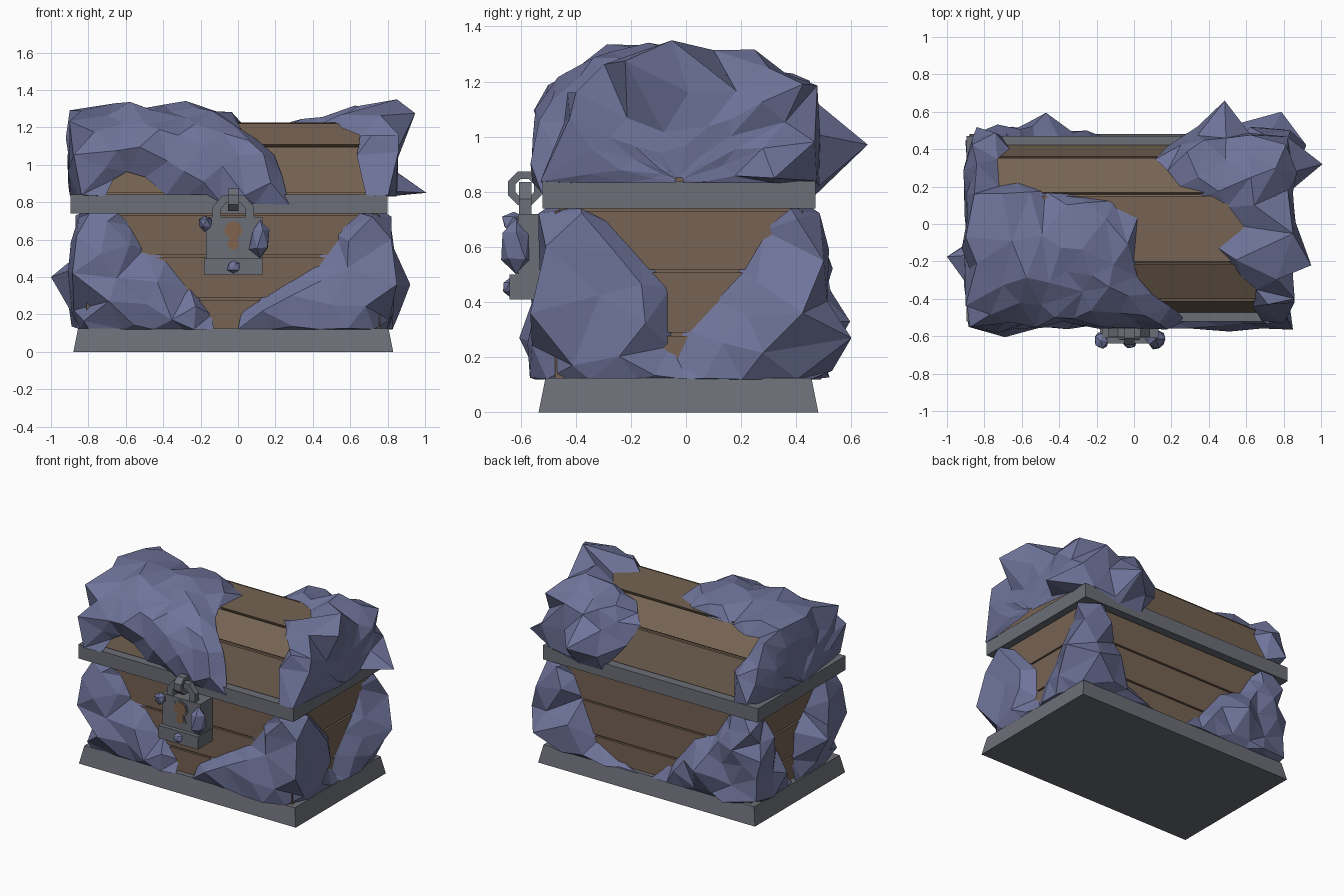
import bpy, bmesh, math, random
from mathutils import Vector
from mathutils.geometry import delaunay_2d_cdt, intersect_point_line

if "Cube" in bpy.data.objects:
    bpy.data.objects.remove(bpy.data.objects["Cube"])

def material(name, rgb):
    m = bpy.data.materials.new(name)
    m.diffuse_color = (*rgb, 1)
    m.use_nodes = True
    m.node_tree.nodes["Principled BSDF"].inputs["Base Color"].default_value = m.diffuse_color
    return m

WOOD = material("brown wood", (0.180, 0.126, 0.087))
METAL = material("grey metal", (0.150, 0.156, 0.184))
ROCK = material("blue violet rock", (0.158, 0.175, 0.325))
KEY = material("keyhole brown", (0.215, 0.130, 0.075))

def finish(name, bm, mat):
    me = bpy.data.meshes.new(name)
    bm.to_mesh(me)
    bm.free()
    me.materials.append(mat)
    ob = bpy.data.objects.new(name, me)
    bpy.context.collection.objects.link(ob)
    return ob

def box(name, x0, x1, y0, y1, z0, z1, mat, inset=0.0):
    """Box whose top can be inset."""
    bm = bmesh.new()
    bmesh.ops.create_cube(bm, size=1)
    for v in bm.verts:
        i = inset if v.co.z > 0 else 0
        v.co = (x1 - i if v.co.x > 0 else x0 + i,
                y1 - i if v.co.y > 0 else y0 + i,
                z1 if v.co.z > 0 else z0)
    return finish(name, bm, mat)

def prism(name, pts, axis, a, b, mat):
    """Extrude a 2D profile along x (profile y,z) or y (profile x,z)."""
    bm = bmesh.new()
    put = (lambda p, d: (d, p[0], p[1])) if axis == "x" else (lambda p, d: (p[0], d, p[1]))
    A = [bm.verts.new(put(p, a)) for p in pts]
    B = [bm.verts.new(put(p, b)) for p in pts]
    bm.faces.new(A)
    bm.faces.new(B[::-1])
    n = len(pts)
    for i in range(n):
        bm.faces.new((A[i], B[i], B[(i + 1) % n], A[(i + 1) % n]))
    bmesh.ops.recalc_face_normals(bm, faces=bm.faces)
    return finish(name, bm, mat)

CX = CY = -0.025
HX, HY = 0.785, 0.45
Z0, Z1, ZL = 0.12, 0.74, 0.84

# Metal base and rim
box("base", -0.88, 0.83, -0.535, 0.48, 0, 0.125, METAL, 0.025)
box("rim", -0.895, 0.80, -0.52, 0.47, Z1, ZL, METAL)

# Planked body
box("body_core", CX - HX + .015, CX + HX - .015, CY - HY + .015, CY + HY - .015, 0.1, 0.76, WOOD)
for a, b in ((0.12, 0.278), (0.29, 0.507), (0.519, 0.73)):
    box("body_plank", CX - HX, CX + HX, CY - HY, CY + HY, a, b, WOOD)

# Planked barrel lid
half = [(-0.45, 0), (-0.385, 0.265), (-0.185, 0.385)]
prof = half + [(-y, z) for y, z in reversed(half)]
world = lambda p, s=1: (CY + p[0] * s, ZL + p[1] * s)
prism("lid_core", [world(p, 0.95) for p in prof], "x", CX - HX + .01, CX + HX - .01, WOOD)
for p, q in zip(prof, prof[1:]):
    p, q = Vector(p), Vector(q)
    d = (q - p).normalized() * 0.009
    prism("lid_plank", [world(p + d), world(q - d), world(q - d, 0.9), world(p + d, 0.9)],
          "x", CX - HX, CX + HX, WOOD)

# Rock crust: an outline on the unrolled surface, scattered points, Delaunay, pushed outward
def crust(name, outline, peaks, place, thick, seed, gap=0.11):
    rnd = random.Random(seed)
    edge = []
    for a, b in zip(outline, outline[1:] + outline[:1]):
        a, b = Vector(a), Vector(b)
        k = max(1, round((b - a).length / 0.17))
        edge += [a.lerp(b, i / k) for i in range(k)]
    n = len(edge)

    def depth(p):
        inside, best = False, 9
        for i in range(n):
            a, b = edge[i], edge[(i + 1) % n]
            c, t = intersect_point_line(p, a, b)
            c = a.lerp(b, min(1, max(0, t)))
            best = min(best, (p - c).length)
            if (a.y > p.y) != (b.y > p.y) and p.x < a.x + (p.y - a.y) * (b.x - a.x) / (b.y - a.y):
                inside = not inside
        return best if inside else -1

    lo = [min(p[i] for p in outline) for i in (0, 1)]
    hi = [max(p[i] for p in outline) for i in (0, 1)]
    pts = edge + [Vector(p[:2]) for p in peaks]
    # outline sinks into the wood, but stands on the base and rim
    hs = [.035 if min(p.y - lo[1], hi[1] - p.y) < .02 else -.012 for p in edge] + [p[2] for p in peaks]
    for _ in range(1800):
        p = Vector((rnd.uniform(lo[0], hi[0]), rnd.uniform(lo[1], hi[1])))
        d = depth(p)
        if d > 0.035 and all((p - q).length > gap for q in pts[n:]) \
                and all((p - q).length > gap * 0.5 for q in edge):
            pts.append(p)
            hs.append(min(0.02 + d * 0.8, thick) * rnd.uniform(0.6, 1.3))
    vs, _, fs, orig, _, _ = delaunay_2d_cdt(pts, [], [list(range(n))], 1, 1e-5)
    bm = bmesh.new()
    bv = [bm.verts.new(place(v.x, v.y, hs[o[0]] if o else 0)) for v, o in zip(vs, orig)]
    for f in fs:
        bm.faces.new([bv[i] for i in f])
    bmesh.ops.recalc_face_normals(bm, faces=bm.faces)
    mid = Vector((CX, CY, 0.6))
    if sum(f.normal.dot(f.calc_center_median() - mid) * f.calc_area() for f in bm.faces) < 0:
        bmesh.ops.reverse_faces(bm, faces=bm.faces)
    finish(name, bm, ROCK)

clamp = lambda v, a, b: max(a, min(b, v))

# Body corners: u < 0 runs along front or back, u > 0 along the side
def corner(sx, sy):
    def place(u, z, h):
        w = clamp(u / 0.12, -1, 1)
        h *= 0.75 + 0.25 * abs(w)
        if z > 0.6:
            h = min(h, 0.06)
        return (CX + sx * (HX + min(u, 0) + h * min(1, 1 + w)),
                CY + sy * (HY - max(u, 0) + h * min(1, 1 - w)), clamp(z, Z0, Z1))
    return place

crust("front_right_rock", [(-.76, .06), (-.74, .22), (-.49, .38), (-.36, .46), (-.11, .8), (.1, .8),
      (.42, .45), (.42, .24), (.48, .06)], [(.0, .36, .12), (-.25, .25, .1)], corner(1, -1), .085, 4, .14)
crust("front_left_rock", [(-.68, .06), (-.67, .2), (-.43, .5), (-.31, .55), (-.17, .8), (.1, .8),
      (.42, .45), (.45, .06)], [(.3, .4, .19), (.0, .42, .1), (-.12, .27, .13), (0, .62, .07)],
      corner(-1, -1), .09, 8, .13)
crust("back_right_rock", [(-.7, .06), (-.36, .25), (-.13, .8), (.06, .8), (.225, .52), (.43, .3),
      (.485, .18), (.44, .06)], [(-.06, .27, .2), (.07, .36, .18), (.0, .55, .1)], corner(1, 1), .09, 3, .13)
crust("back_left_rock", [(-.76, .06), (-.62, .25), (-.45, .47), (-.28, .55), (-.13, .8), (.1, .8),
      (.3, .4), (.42, .06)], [(-.34, .33, .17), (.04, .45, .11)], corner(-1, 1), .09, 12, .1)

# Lid: u is x from the centre and folds over the ends, t is arc length from front to back
ARC = 0.45 * math.pi
def on_lid(u, t, h):
    th = clamp(t, 0, ARC) / 0.45
    side = 1 if u > 0 else -1
    over = abs(u) - HX
    drop = max(0, -t, t - ARC) * (0.9 if -0.2 < u < HX - 0.1 else 0.15)
    c, s = math.cos(th), math.sin(th)
    k = clamp(1 - over / 0.5, 0.03, 1)
    h = h * k + 0.09 * (1 - k) if h > 0 or k < 0.1 else h
    w = clamp(over / 0.12, -1, 1)
    rad = h * min(1, 1 - w)
    return (CX + side * (min(abs(u), HX) + h * min(1, 1 + w)),
            CY - math.copysign(abs(c) ** .7, c) * .46 * k - c * rad,
            ZL + abs(s) ** .7 * .39 * k + s * rad - drop)

crust("lid_left_rock", [(.3, -.06), (.22, .2), (.12, .36), (.04, .5), (.05, .74), (-.08, .8), (-.45, .85),
      (-.6, .9), (-.7, .88), (-.71, 1.1), (-.64, 1.25), (-.68, 1.46), (-1.4, 1.46), (-1.4, -.05),
      (-.68, -.05), (-.64, .05), (-.57, .09), (-.47, .06), (-.36, -.01), (-.25, -.04)],
      [(-.55, .55, .13), (-.2, .55, .1), (-.78, .38, .1), (.2, .03, .08), (-.05, .3, .08)],
      on_lid, .09, 5, .1)
crust("lid_right_rock", [(.14, 1.1), (.2, 1.3), (.36, 1.47), (1.45, 1.47), (1.45, -.05), (.7, -.05),
      (.66, .2), (.68, .4), (.6, .5), (.46, .66), (.6, .71), (.52, .77), (.27, .88)],
      [(.51, 1.35, .23), (.91, 1.41, .3), (.77, .70, .12), (.84, .58, .2), (.4, 1.1, .12),
       (.65, 1.13, .13), (.74, .95, .07), (.83, .35, .1)], on_lid, .09, 9, .11)

# Padlock body, lower block and keyhole
LX = -0.025
box("lock_body", LX - .145, LX + .155, -0.61, -0.46, 0.49, 0.72, METAL)
box("lock_lower_block", LX - .157, LX + .157, -0.64, -0.46, 0.41, 0.5, METAL)
def keyhole(r, w, z_low):
    a0 = math.asin(w / r)
    arc = [-math.pi / 2 + a0 + (2 * math.pi - 2 * a0) * i / 9 for i in range(10)]
    top = [(LX + r * math.cos(a), 0.65 + r * math.sin(a)) for a in arc]
    return top + [(LX - w * 1.5, z_low + .02), (LX - w * .6, z_low), (LX + w * .6, z_low), (LX + w * 1.5, z_low + .02)]
prism("keyhole_rim", keyhole(.058, .03, .535), "y", -0.617, -0.6, METAL)
prism("keyhole", keyhole(.048, .021, .547), "y", -0.62, -0.6, KEY)

# Shackle arch and the ring it passes through
arch = [(.11, .71), (.11, .775), (.06, .835), (-.06, .835), (-.11, .775), (-.11, .71),
        (-.065, .71), (-.065, .765), (-.04, .795), (.04, .795), (.065, .765), (.065, .71)]
prism("shackle", [(LX + x, z) for x, z in arch], "y", -0.605, -0.56, METAL)
bm = bmesh.new()
loops = []
for r in (.066, .037):
    loops.append([[bm.verts.new((LX + sx * .028, -0.585 + r * math.cos(a), .813 + r * math.sin(a)))
                   for a in [math.pi * (i + .5) / 4 for i in range(8)]] for sx in (-1, 1)])
(o0, o1), (i0, i1) = loops
for i in range(8):
    j = (i + 1) % 8
    for a, b in ((o0, o1), (o1, i1), (i1, i0), (i0, o0)):
        bm.faces.new((a[i], a[j], b[j], b[i]))
bmesh.ops.recalc_face_normals(bm, faces=bm.faces)
finish("hasp_ring", bm, METAL)

# Small crystals on the lock
rnd = random.Random(2)
for x, y, z, rx, ry, rz in ((-.178, -.625, .69, .042, .048, .044), (.118, -.615, .605, .058, .062, .11),
                            (-.025, -.64, .455, .038, .028, .038)):
    bm = bmesh.new()
    bmesh.ops.create_icosphere(bm, subdivisions=1, radius=1)
    for v in bm.verts:
        k = rnd.uniform(0.8, 1.15)
        v.co = (x + v.co.x * rx * k, y + v.co.y * ry * k, z + v.co.z * rz * k)
    finish("lock_crystal", bm, ROCK)
